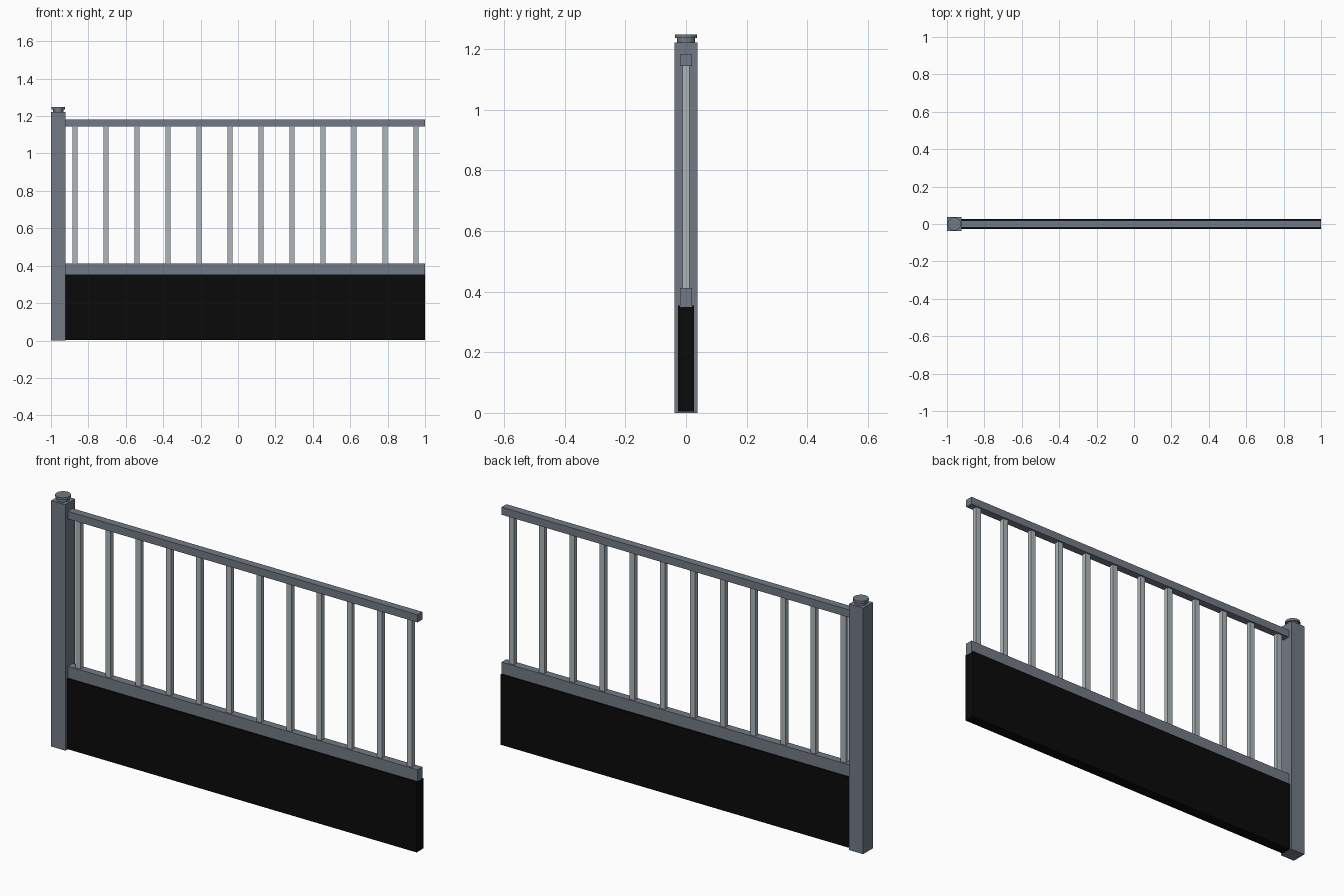
import bpy, math

if "Cube" in bpy.data.objects:
    bpy.data.objects.remove(bpy.data.objects["Cube"])

def mat(name, rgb):
    m = bpy.data.materials.new(name)
    m.diffuse_color = (*rgb, 1)
    m.use_nodes = True
    m.node_tree.nodes["Principled BSDF"].inputs["Base Color"].default_value = m.diffuse_color
    return m

slate = mat("slate grey", (0.17, 0.195, 0.24))
silver = mat("light silver", (0.42, 0.46, 0.49))
black = mat("black", (0.003, 0.003, 0.003))

def box(name, x, y, z, m):
    """Box from (min, max) ranges, y given as half width."""
    bpy.ops.mesh.primitive_cube_add(size=1, location=((x[0]+x[1])/2, 0, (z[0]+z[1])/2))
    o = bpy.context.object
    o.name = name
    o.scale = (x[1]-x[0], 2*y, z[1]-z[0])
    bpy.ops.object.transform_apply(location=False, rotation=False, scale=True)
    o.data.materials.append(m)
    return o

def disc(name, r, z0, z1, m):
    bpy.ops.mesh.primitive_cylinder_add(vertices=12, radius=r, depth=z1-z0,
                                        location=(-0.961, 0, (z0+z1)/2))
    o = bpy.context.object
    o.name = name
    o.data.materials.append(m)

# post with round cap
box("post", (-1, -0.922), 0.038, (0, 1.222), slate)
disc("cap_neck", 0.029, 1.222, 1.236, slate)
disc("cap_disc", 0.036, 1.236, 1.248, slate)

# rails and lower panel
box("top_rail", (-0.922, 1), 0.019, (1.144, 1.182), slate)
box("bottom_rail", (-0.922, 1), 0.019, (0.35, 0.412), slate)
box("lower_panel", (-0.922, 1), 0.026, (0.004, 0.354), black)

# balusters
for i in range(12):
    x = -0.872 + i * 1.823 / 11
    box(f"baluster_{i+1}", (x-0.014, x+0.014), 0.011, (0.41, 1.146), silver)
